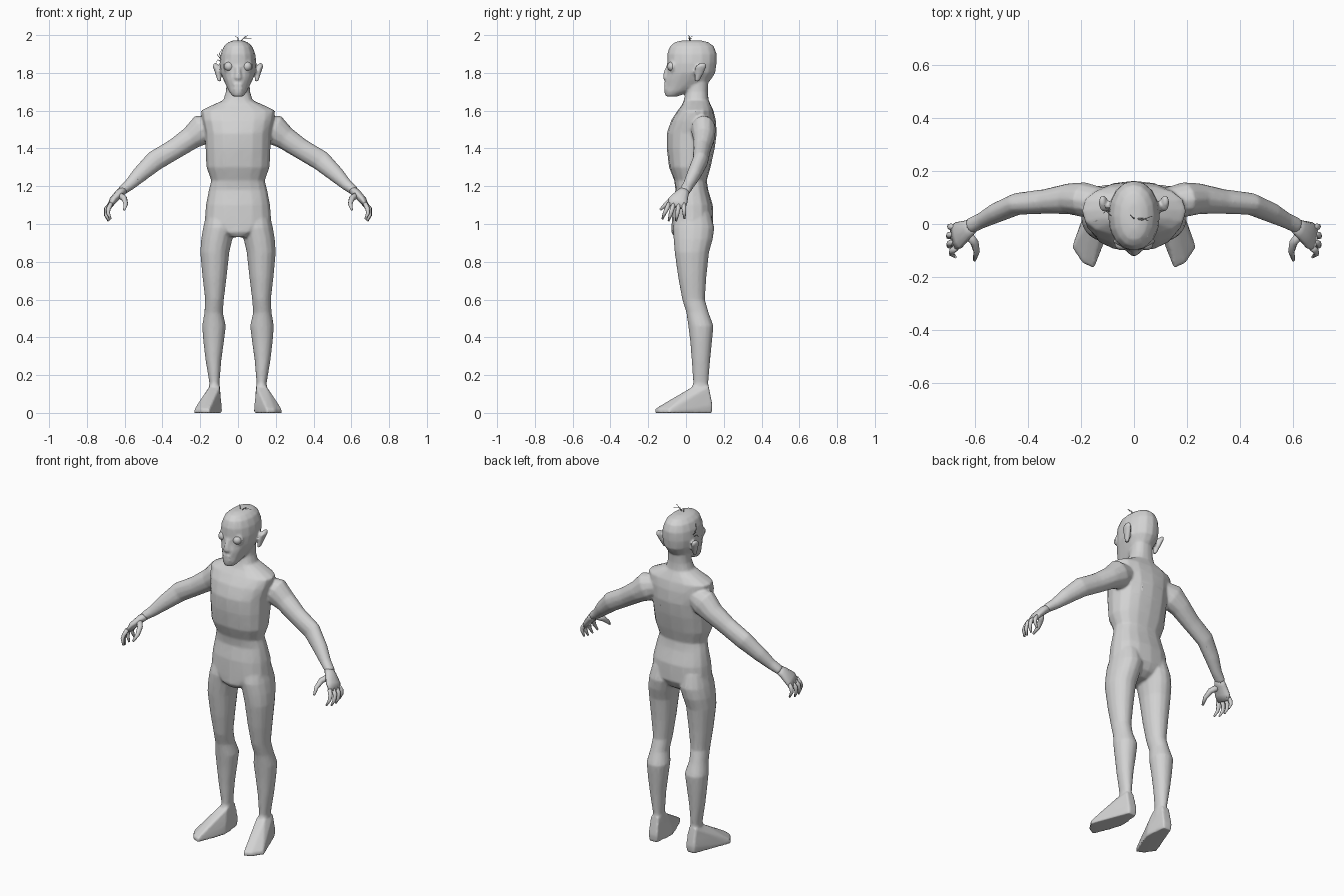
import bpy, bmesh, math
from mathutils import Vector

skin = bpy.data.materials.new("pale_grey")
skin.diffuse_color = (0.65, 0.65, 0.65, 1)


def loft(bm, rings):
    """Skin a list of point rings and close both ends."""
    vs = [[bm.verts.new(p) for p in r] for r in rings]
    n = len(vs[0])
    for a, b in zip(vs, vs[1:]):
        for i in range(n):
            j = (i + 1) % n
            bm.faces.new((a[i], a[j], b[j], b[i]))
    bm.faces.new(vs[0][::-1])
    bm.faces.new(vs[-1])


def stack(bm, levels, power=1.0, n=16):
    """Level outlines: (z, x_min, x_max, y_front, y_back)."""
    rings = []
    for z, x0, x1, y0, y1 in levels:
        ring = []
        for i in range(n):
            a = 2 * math.pi * i / n
            c, s = math.cos(a), math.sin(a)
            c = math.copysign(abs(c) ** power, c)
            s = math.copysign(abs(s) ** power, s)
            ring.append(((x0 + x1) / 2 + c * (x1 - x0) / 2,
                         (y0 + y1) / 2 + s * (y1 - y0) / 2, z))
        rings.append(ring)
    loft(bm, rings)


def tube(bm, path, n=12, ref=(0, 1, 0)):
    """Limb along path points (x, y, z, radius along ref, other radius)."""
    pts = [Vector(p[:3]) for p in path]
    rings = []
    for k, p in enumerate(path):
        t = (pts[min(k + 1, len(pts) - 1)] - pts[max(k - 1, 0)]).normalized()
        u = Vector(ref)
        u = (u - t * u.dot(t)).normalized()
        v = t.cross(u)
        rings.append([pts[k] + u * p[3] * math.cos(2 * math.pi * i / n)
                      + v * p[4] * math.sin(2 * math.pi * i / n) for i in range(n)])
    loft(bm, rings)


def finish(bm, name):
    bmesh.ops.recalc_face_normals(bm, faces=bm.faces)
    me = bpy.data.meshes.new(name)
    bm.to_mesh(me)
    bm.free()
    me.materials.append(skin)
    me.shade_smooth()
    ob = bpy.data.objects.new(name, me)
    bpy.context.collection.objects.link(ob)
    return ob


def side(levels, s):
    return [(z, s * a, s * b, c, d) for z, a, b, c, d in levels]


def flip(path, s):
    return [(s * p[0], *p[1:]) for p in path]


def even(levels):
    return [(z, -w, w, a, b) for z, w, a, b in levels]


# Torso and neck
body = bmesh.new()
stack(body, even([
    (.93, .05, -.06, .08), (.955, .11, -.078, .12), (1.0, .178, -.076, .145),
    (1.1, .17, -.072, .142), (1.18, .155, -.056, .118), (1.23, .142, -.062, .11),
    (1.3, .167, -.09, .13), (1.4, .172, -.102, .152), (1.48, .174, -.102, .163),
    (1.55, .19, -.078, .158), (1.6, .197, -.045, .146), (1.63, .135, -.022, .132),
    (1.655, .078, -.012, .12), (1.7, .064, 0, .116), (1.78, .06, 0, .12)]), .85)

# Head
stack(body, even([
    (1.675, .028, -.108, -.045), (1.7, .047, -.116, .02), (1.73, .062, -.112, .085),
    (1.76, .076, -.112, .13), (1.8, .093, -.102, .155), (1.85, .098, -.1, .162),
    (1.9, .092, -.1, .163), (1.94, .076, -.086, .148), (1.962, .052, -.06, .12),
    (1.972, .025, -.02, .08)]), .95)

# Nose, lips and brow ridge
tube(body, [(0, -.088, 1.845, .012, .012), (0, -.105, 1.8, .014, .015),
            (0, -.108, 1.772, .014, .022), (0, -.1, 1.76, .008, .012)])
for z in (1.716, 1.738):
    tube(body, [(-.036, -.088, z, .005, .005), (-.015, -.108, z, .009, .009),
                (.015, -.108, z, .009, .009), (.036, -.088, z, .005, .005)], 8)

leg = [(1.06, .02, .165, -.05, .13), (.98, .012, .185, -.07, .15),
       (.92, .03, .195, -.066, .142), (.85, .046, .2, -.06, .122),
       (.72, .06, .188, -.042, .108), (.6, .075, .174, -.02, .1),
       (.53, .08, .178, .002, .12), (.46, .064, .19, .012, .146),
       (.38, .074, .184, .022, .138), (.28, .088, .172, .03, .128),
       (.16, .098, .152, .038, .118), (.1, .092, .156, .02, .125)]
arm = [(.13, .085, 1.52, .055, .06), (.19, .092, 1.50, .066, .082),
       (.25, .095, 1.455, .058, .062), (.335, .085, 1.397, .047, .055),
       (.44, .076, 1.335, .042, .055), (.52, .042, 1.262, .038, .043),
       (.575, .013, 1.207, .03, .031), (.62, -.008, 1.172, .03, .024)]
ear = [(1.755, .088, .108, .045, .07), (1.8, .092, .122, .045, .095),
       (1.835, .1, .134, .048, .11), (1.852, .11, .13, .075, .105)]
foot = [(.1, .135, 0), (.148, .138, 0), (.235, -.088, 0), (.195, -.148, 0),
        (.15, -.168, 0), (.11, -.065, 0), (.084, .01, 0),
        (.095, .138, .04), (.152, .14, .04), (.088, .01, .05),
        (.23, -.088, .022), (.192, -.145, .022), (.152, -.163, .022),
        (.125, -.05, .062), (.18, -.03, .062),
        (.098, .04, .14), (.15, .04, .14), (.1, .12, .14), (.15, .12, .14)]

for s in (1, -1):
    stack(body, side(leg, s), .95)
    tube(body, flip(arm, s))
    stack(body, side(ear, s), 1, 10)
    bmesh.ops.convex_hull(
        body, input=[body.verts.new((s * x, y, z)) for x, y, z in foot])
    # Eyelid rim
    rim = [[(s * .048 + math.cos(a) * (.027 + .006 * math.cos(b)),
             -.079 + .007 * math.sin(b) + .012 * math.cos(a) * s,
             1.834 + math.sin(a) * (.025 + .006 * math.cos(b)))
            for b in (i * math.pi / 4 for i in range(8))]
           for a in (k * math.pi / 8 for k in range(17))]
    loft(body, rim)

# Fuse the overlapping forms into one skin, soften, then simplify
ob = finish(body, "body")
m = ob.modifiers.new("fuse", 'REMESH')
m.mode = 'VOXEL'
m.voxel_size = .007
m.use_smooth_shade = True
m = ob.modifiers.new("soften", 'SMOOTH')
m.factor = .5
m.iterations = 4
m = ob.modifiers.new("simplify", 'DECIMATE')
m.ratio = .3

for s, label in ((1, "left"), (-1, "right")):
    # Palm, four curled fingers and thumb
    hand = bmesh.new()
    tube(hand, flip([(.6, 0, 1.185, .024, .022), (.63, -.02, 1.16, .036, .023),
                     (.662, -.042, 1.125, .052, .02),
                     (.682, -.052, 1.09, .05, .013)], s))
    for y, ty, drop, out in ((-.09, -.125, .01, -.006), (-.064, -.092, 0, .004),
                             (-.037, -.052, 0, .006), (-.012, -.008, .012, .002)):
        tube(hand, flip([(.672, y, 1.11, .012, .012),
                         (.692 + out, (y * 2 + ty) / 3, 1.08, .012, .012),
                         (.694 + out, (y + ty * 2) / 3, 1.048 + drop, .01, .01),
                         (.68 + out, ty, 1.016 + drop, .005, .005)], s), 8)
    tube(hand, flip([(.63, -.035, 1.155, .018, .018), (.602, -.07, 1.135, .016, .016),
                     (.594, -.105, 1.105, .012, .012),
                     (.602, -.137, 1.075, .006, .006)], s), 8, (1, 0, 0))
    finish(hand, label + "_hand")

    # Eyeball
    eye = bmesh.new()
    bmesh.ops.create_uvsphere(eye, u_segments=16, v_segments=10, radius=.025)
    bmesh.ops.translate(eye, verts=eye.verts, vec=(s * .048, -.074, 1.834))
    finish(eye, label + "_eye")

# Stray hairs on the crown and one temple
hair = bmesh.new()
for a, b, c in (((.01, .02, 1.965), (.03, .015, 1.985), (.07, .03, 1.984)),
                ((.01, .02, 1.965), (.035, .02, 1.99), (.055, .012, 1.998)),
                ((.0, .025, 1.965), (.0, .02, 1.985), (-.015, .035, 1.995)),
                ((-.088, .05, 1.88), (-.1, .045, 1.9), (-.085, .03, 1.925)),
                ((-.088, .06, 1.87), (-.105, .06, 1.89), (-.112, .07, 1.9)),
                ((-.09, .055, 1.86), (-.108, .05, 1.87), (-.115, .04, 1.855))):
    tube(hair, [(*a, .0025, .0025), (*b, .002, .002), (*c, .001, .001)], 5)
finish(hair, "stray_hairs")
